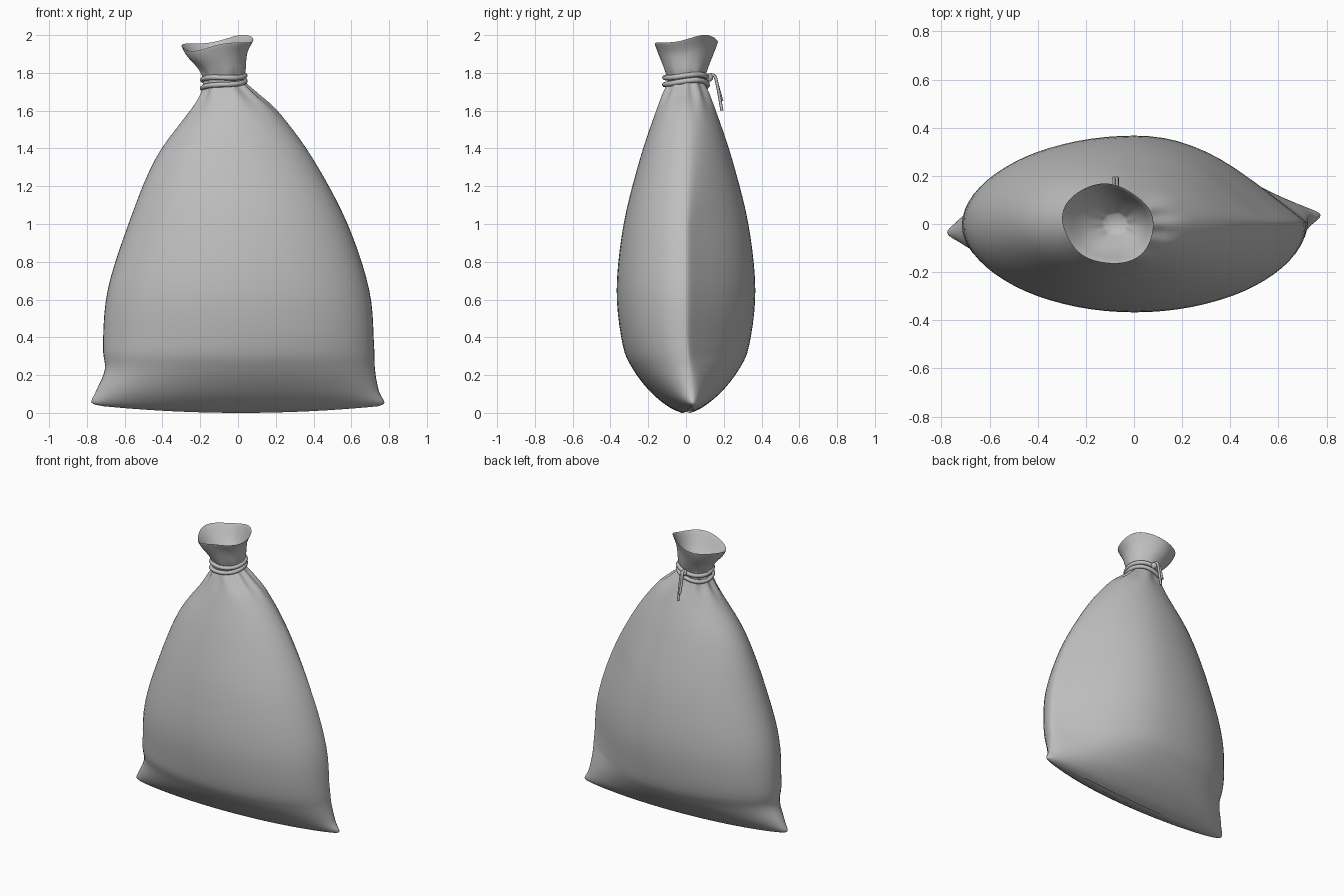
import bpy
import bmesh
from math import sin, cos, pi, tau, exp

if "Cube" in bpy.data.objects:
    bpy.data.objects.remove(bpy.data.objects["Cube"], do_unlink=True)

# One plain cloth colour for sack and cord
cloth = bpy.data.materials.new("plain_grey_cloth")
cloth.use_nodes = True
grey = (0.52, 0.52, 0.52, 1)
cloth.diffuse_color = grey
cloth.node_tree.nodes["Principled BSDF"].inputs["Base Color"].default_value = grey

# Sack profile: height, right edge, left edge, half depth
PROFILE = [
    (0.0, -0.71, 0.74, 0.02),
    (0.03, -0.775, 0.775, 0.085),
    (0.11, -0.75, 0.745, 0.185),
    (0.23, -0.705, 0.725, 0.28),
    (0.36, -0.715, 0.72, 0.335),
    (0.65, -0.69, 0.695, 0.367),
    (1.0, -0.58, 0.58, 0.33),
    (1.34, -0.44, 0.4, 0.245),
    (1.58, -0.27, 0.225, 0.165),
    (1.69, -0.195, 0.1, 0.12),
    (1.755, -0.185, 0.035, 0.095),
    (1.82, -0.21, 0.04, 0.115),
    (1.9, -0.27, 0.05, 0.145),
    (1.955, -0.295, 0.08, 0.165),
    (1.945, -0.285, 0.07, 0.155),
    (1.86, -0.22, 0.03, 0.11),
    (1.77, -0.12, -0.03, 0.04),
]
SIDES = 72
STEPS = 5


def clamp(value):
    return min(max(value, 0), 1)


def spline(rows, steps):
    """Smooth rows that pass through every given row."""
    result = []
    last = len(rows) - 1
    for i in range(last):
        quad = [rows[max(i - 1, 0)], rows[i], rows[i + 1], rows[min(i + 2, last)]]
        for s in range(steps):
            t = s / steps
            result.append([
                b + t * ((c - a) / 2 + t * (a - 2.5 * b + 2 * c - d / 2
                         + t * (1.5 * (b - c) + (d - a) / 2)))
                for a, b, c, d in zip(*quad)])
    result.append(list(rows[last]))
    return result


def section_point(row, angle):
    """Oval section with a flatter back left, gathers and a slanted mouth."""
    z, low, high, depth = row
    mouth = clamp((z - 1.8) / 0.15)
    pleat = 0.06 * exp(-((z - 1.71) / 0.08) ** 2)
    gather = 1 + pleat * cos(9 * angle + sin(2 * angle))
    gather += mouth * (0.015 * sin(5 * angle) - 0.05 * sin(2 * angle))
    x = (low + high) / 2 + (high - low) / 2 * cos(angle) * gather
    y = depth * sin(angle) * gather
    if y > 0 and cos(angle) > 0:
        y *= 1 - 0.75 * cos(angle) ** 2.4 * clamp(z / 0.3) * clamp((1.7 - z) / 0.7)
    y += 0.05 * x * clamp(1 - z / 0.4)
    z += 0.035 * cos(angle) ** 2 * exp(-z / 0.08)
    z += mouth * (0.14 * (x + 0.1) + 0.12 * y + 0.012 * cos(3 * angle - 2.2))
    return x, y, z


def finish(obj, angle):
    bpy.ops.object.select_all(action="DESELECT")
    obj.select_set(True)
    bpy.context.view_layer.objects.active = obj
    if obj.type == "CURVE":
        bpy.ops.object.convert(target="MESH")
    bpy.ops.object.shade_smooth_by_angle(angle=angle)


# Sack: lofted rings from the bottom seam up and back down inside the mouth
bm = bmesh.new()
rings = [[bm.verts.new(section_point(row, tau * i / SIDES)) for i in range(SIDES)]
         for row in spline(PROFILE, STEPS)]
for lower, upper in zip(rings, rings[1:]):
    for i in range(SIDES):
        j = (i + 1) % SIDES
        bm.faces.new((lower[i], lower[j], upper[j], upper[i]))
bm.faces.new(list(reversed(rings[0])))
bm.faces.new(rings[-1])
mesh = bpy.data.meshes.new("sack")
bm.to_mesh(mesh)
bm.free()
mesh.materials.append(cloth)
sack = bpy.data.objects.new("sack", mesh)
bpy.context.collection.objects.link(sack)
finish(sack, pi / 3)


def cord(name, points, radius, closed=False):
    curve = bpy.data.curves.new(name, "CURVE")
    curve.dimensions = "3D"
    curve.bevel_depth = radius
    curve.bevel_resolution = 2
    curve.use_fill_caps = True
    line = curve.splines.new("POLY")
    line.points.add(len(points) - 1)
    for target, point in zip(line.points, points):
        target.co = (*point, 1)
    line.use_cyclic_u = closed
    curve.materials.append(cloth)
    obj = bpy.data.objects.new(name, curve)
    bpy.context.collection.objects.link(obj)
    finish(obj, pi / 3)


# Cord wrapped around the neck
for name, height, slope, size in (("upper_cord", 1.775, 0.1, 0.112),
                                  ("lower_cord", 1.738, 0.17, 0.113)):
    loop = []
    for i in range(40):
        a = tau * i / 40
        loop.append((-0.075 + size * cos(a), size * sin(a),
                     height + slope * size * cos(a) + 0.008 * sin(2 * a)))
    cord(name, loop, 0.014, True)

# Knot at the back with two hanging ends
bpy.ops.mesh.primitive_uv_sphere_add(segments=16, ring_count=10, radius=0.022,
                                     location=(-0.07, 0.122, 1.775))
knot = bpy.context.object
knot.name = "knot"
knot.data.materials.append(cloth)
finish(knot, pi)
for name, drift, drop in (("long_cord_end", 0.0, 0.18), ("short_cord_end", -0.014, 0.13)):
    path = [(-0.07, 0.12, 1.79), (-0.07 + drift / 2, 0.15, 1.785),
            (-0.07 + drift, 0.165, 1.74), (-0.07 + drift, 0.19, 1.78 - drop)]
    cord(name, spline(path, STEPS), 0.008)
